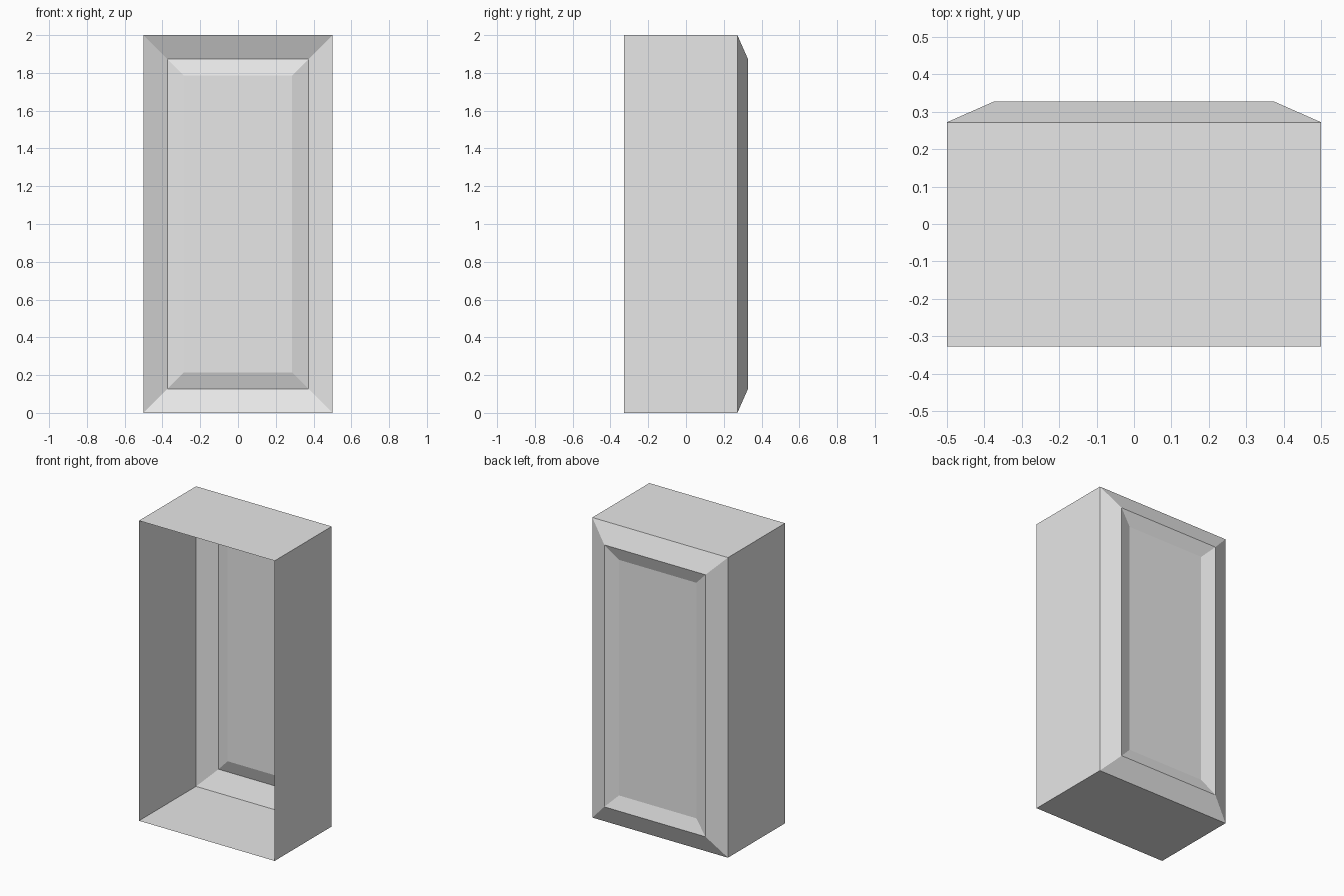
import bpy
import bmesh

cube = bpy.data.objects.get("Cube")
if cube:
    bpy.data.objects.remove(cube, do_unlink=True)

# Single plain grey finish
grey = bpy.data.materials.new("light_grey")
grey.use_nodes = True
colour = (0.8, 0.8, 0.8, 1)
grey.diffuse_color = colour
grey.node_tree.nodes["Principled BSDF"].inputs["Base Color"].default_value = colour

MID_Z = 1.0


def shell(name, rings, capped=False):
    """Join rectangular rings (half width, half height, y) into a thin shell."""
    bm = bmesh.new()
    loops = [[bm.verts.new((sx * w, y, MID_Z + sz * h))
              for sx, sz in ((-1, -1), (1, -1), (1, 1), (-1, 1))]
             for w, h, y in rings]
    for a, b in zip(loops, loops[1:]):
        for i in range(4):
            j = (i + 1) % 4
            bm.faces.new((a[i], b[i], b[j], a[j]))
    if capped:
        bm.faces.new(reversed(loops[-1]))
    mesh = bpy.data.meshes.new(name)
    bm.to_mesh(mesh)
    bm.free()
    mesh.materials.append(grey)
    obj = bpy.data.objects.new(name, mesh)
    bpy.context.collection.objects.link(obj)
    return obj


# Cross-sections from the open front to the recessed back panel
front = (0.5, 1.0, -0.328)
shoulder = (0.5, 1.0, 0.272)
rim = (0.373, 0.873, 0.328)
recess = (0.285, 0.785, 0.298)

# Four flat walls, open at the front
shell("housing_walls", [front, shoulder])
# Sloping frame around the back
shell("back_bezel", [shoulder, rim])
# Shallow sunken panel with bevelled border
shell("back_panel", [rim, recess], capped=True)
